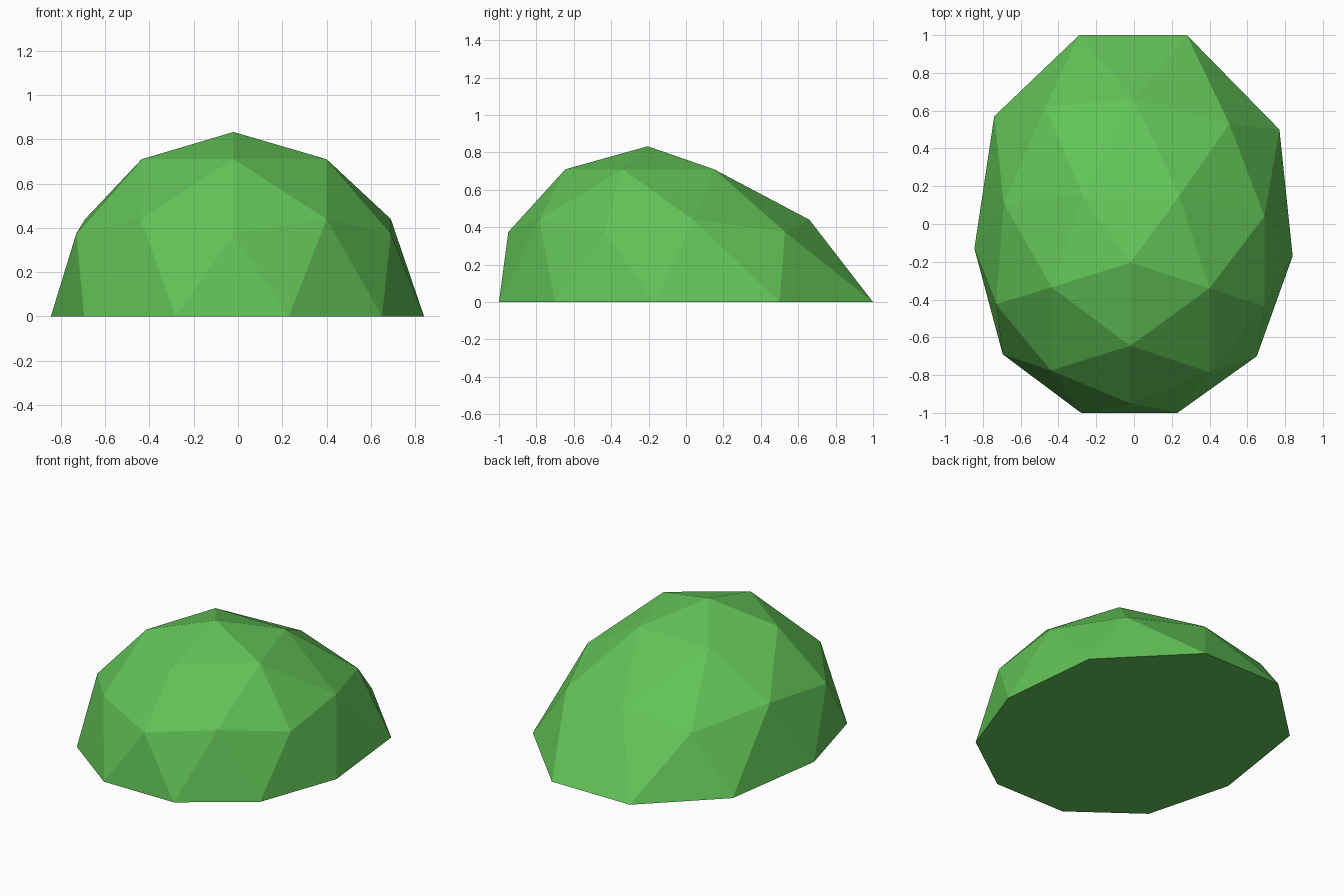
import bpy
import bmesh

default_cube = bpy.data.objects.get("Cube")
if default_cube:
    bpy.data.objects.remove(default_cube, do_unlink=True)


def make_material(name, colour):
    material = bpy.data.materials.new(name)
    material.use_nodes = True
    material.diffuse_color = colour
    for node in material.node_tree.nodes:
        if node.type == "BSDF_PRINCIPLED":
            node.inputs["Base Color"].default_value = colour
    return material


def add_ring(bm, height, outline):
    return [bm.verts.new((x, y, height)) for x, y in outline]


# Horizontal outlines of the faceted dome, counterclockwise from the front
bm = bmesh.new()
apex = bm.verts.new((-0.02, -0.205, 0.833))
crown = add_ring(bm, 0.71, [
    (-0.02, -0.645), (0.4, -0.34), (0.24, 0.15), (-0.27, 0.15), (-0.435, -0.335)])
shoulder = add_ring(bm, 0.44, [
    (0.4, -0.785), (0.69, 0.04), (0, 0.66), (-0.69, 0.11), (-0.44, -0.775)])
waist = add_ring(bm, 0.375, [
    (-0.02, -0.95), (0.69, -0.435), (0.505, 0.53), (-0.47, 0.62), (-0.73, -0.425)])
base = add_ring(bm, 0, [
    (0.23, -1), (0.65, -0.7), (0.84, -0.17), (0.77, 0.5), (0.28, 1),
    (-0.29, 1), (-0.74, 0.57), (-0.845, -0.13), (-0.695, -0.69), (-0.28, -1)])

# Each of the five sectors repeats the same triangle pattern
sectors = len(crown)
for i in range(sectors):
    following = (i + 1) % sectors
    top_a, top_b = crown[i], crown[following]
    low_a, low_b = waist[i], waist[following]
    middle = shoulder[i]
    foot_before, foot_a, foot_b = base[2 * i - 1], base[2 * i], base[2 * i + 1]
    for triangle in (
        (apex, top_a, top_b),
        (top_a, middle, top_b),
        (top_a, low_a, middle),
        (middle, low_b, top_b),
        (low_a, foot_a, middle),
        (middle, foot_a, foot_b),
        (middle, foot_b, low_b),
        (low_a, foot_before, foot_a),
    ):
        bm.faces.new(triangle)

# Flat underside
bm.faces.new(list(reversed(base)))
bmesh.ops.recalc_face_normals(bm, faces=bm.faces[:])

mesh = bpy.data.meshes.new("bush_dome")
bm.to_mesh(mesh)
bm.free()
mesh.materials.append(make_material("leaf green", (0.122, 0.546, 0.095, 1)))
bush = bpy.data.objects.new("bush_dome", mesh)
bpy.context.collection.objects.link(bush)
